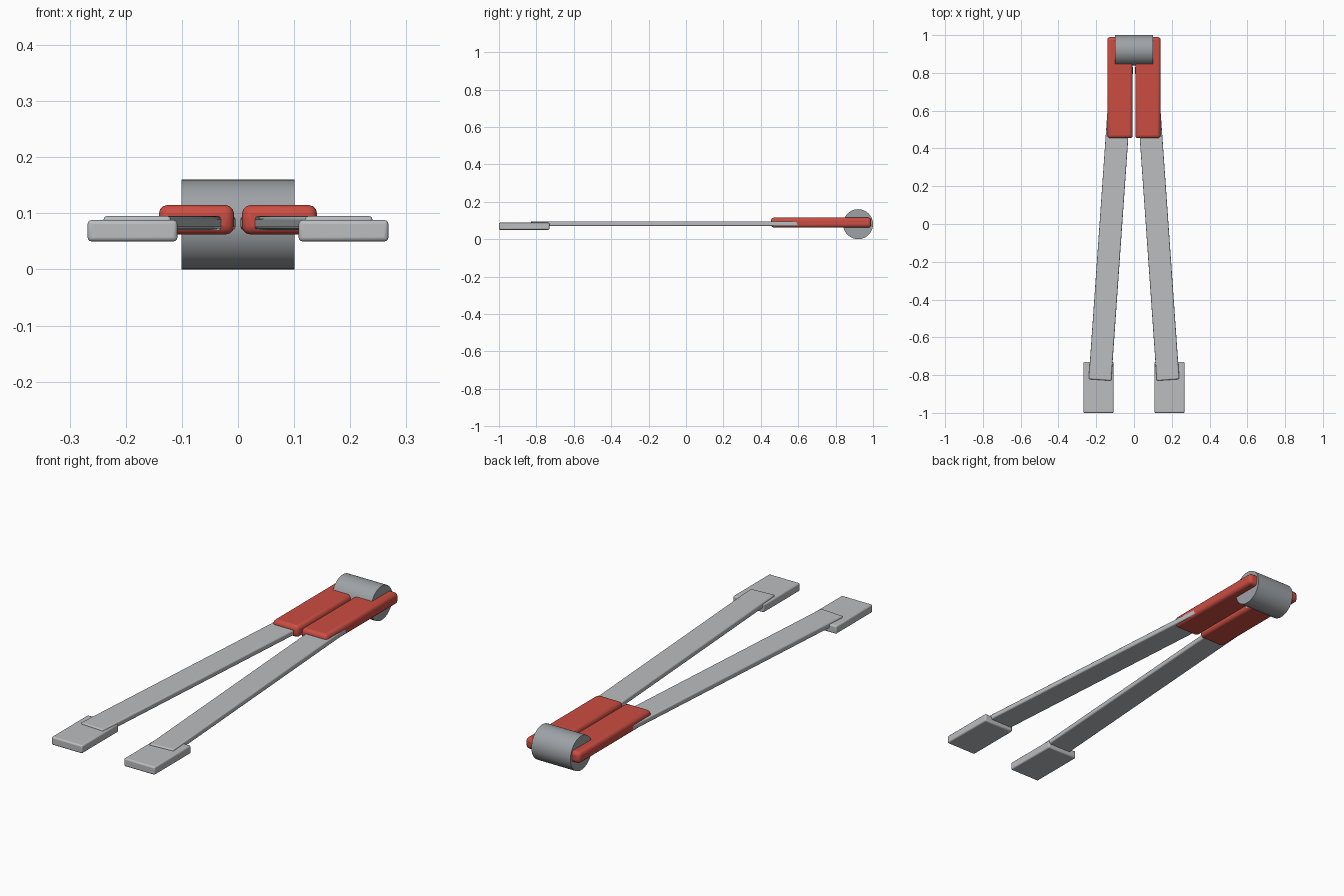
import bpy
import math

if "Cube" in bpy.data.objects:
    bpy.data.objects.remove(bpy.data.objects["Cube"])


def material(name, rgb):
    m = bpy.data.materials.new(name)
    m.diffuse_color = (*rgb, 1)
    m.use_nodes = True
    m.node_tree.nodes["Principled BSDF"].inputs["Base Color"].default_value = m.diffuse_color
    return m


STEEL = material("light_steel", (0.50, 0.51, 0.53))
BARREL = material("grey_metal", (0.34, 0.36, 0.38))
RED = material("red_grip", (0.60, 0.075, 0.055))


def finish(ob, name, mat, bevel, segments=3):
    """Name and colour a part, round its edges and smooth it."""
    ob.name = ob.data.name = name
    ob.data.materials.append(mat)
    bpy.ops.object.transform_apply(location=False, rotation=False, scale=True)
    if bevel:
        mod = ob.modifiers.new("rounded_edges", 'BEVEL')
        mod.width = bevel
        mod.segments = segments
    bpy.ops.object.shade_smooth_by_angle(angle=math.radians(35))
    return ob


def box(name, centre, size, mat, bevel, turn=0.0):
    bpy.ops.mesh.primitive_cube_add(size=1, location=centre, rotation=(0, 0, turn))
    ob = bpy.context.object
    ob.scale = size
    return finish(ob, name, mat, bevel)


for side, s in (("left", -1), ("right", 1)):
    # long flat arm, splayed outwards towards the front
    box(f"{side}_arm", (s * 0.122, 0.005, 0.0825), (0.12, 1.665, 0.025),
        STEEL, 0.006, s * math.radians(4))
    # square tip pad
    box(f"{side}_tip", (s * 0.188, -0.865, 0.069), (0.16, 0.27, 0.038), STEEL, 0.007)
    # red grip sleeve
    box(f"{side}_grip", (s * 0.074, 0.722, 0.0885), (0.134, 0.536, 0.053), RED, 0.016)

# hinge barrel lying across the back
bpy.ops.mesh.primitive_cylinder_add(vertices=48, radius=0.08, depth=0.202,
                                    location=(0, 0.92, 0.08),
                                    rotation=(0, math.pi / 2, 0))
finish(bpy.context.object, "hinge_barrel", BARREL, 0)
